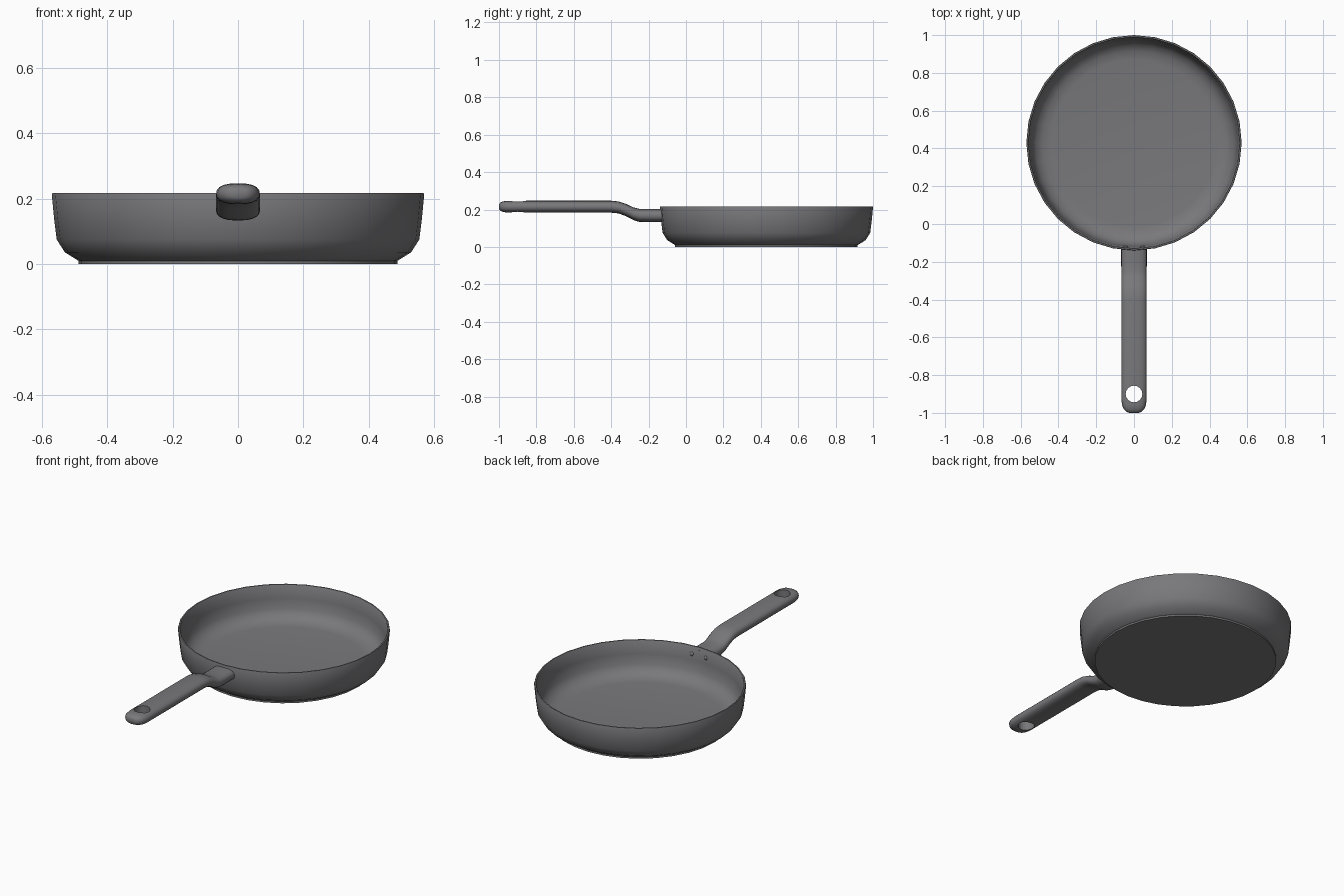
import bpy, bmesh, math

if "Cube" in bpy.data.objects:
    bpy.data.objects.remove(bpy.data.objects["Cube"])

CY = 0.43  # centre of the pan bowl along y

grey = bpy.data.materials.new("dark_grey_metal")
grey.diffuse_color = (0.19, 0.19, 0.20, 1)
grey.use_nodes = True
grey.node_tree.nodes["Principled BSDF"].inputs["Base Color"].default_value = grey.diffuse_color


def finish(name, bm, angle=40):
    bmesh.ops.recalc_face_normals(bm, faces=bm.faces)
    mesh = bpy.data.meshes.new(name)
    bm.to_mesh(mesh)
    bm.free()
    mesh.materials.append(grey)
    ob = bpy.data.objects.new(name, mesh)
    bpy.context.collection.objects.link(ob)
    smooth(ob, angle)
    return ob


def smooth(ob, angle):
    bpy.ops.object.select_all(action='DESELECT')
    ob.select_set(True)
    bpy.context.view_layer.objects.active = ob
    bpy.ops.object.shade_smooth_by_angle(angle=math.radians(angle))


def loft(bm, rings):
    """Skin a list of closed rings and cap both ends."""
    loops = [[bm.verts.new(p) for p in ring] for ring in rings]
    for a, b in zip(loops, loops[1:]):
        n = len(a)
        for i in range(n):
            bm.faces.new((a[i], a[(i + 1) % n], b[(i + 1) % n], b[i]))
    bm.faces.new(loops[0])
    bm.faces.new(loops[-1])


def circle(r, z, n=32):
    return [(r * math.cos(2 * math.pi * i / n), CY + r * math.sin(2 * math.pi * i / n), z)
            for i in range(n)]


# Bowl: outer wall, rim, inner wall and floor
bowl_profile = [(0.485, 0.008), (0.495, 0.014), (0.53, 0.036), (0.555, 0.075), (0.563, 0.14),
                (0.57, 0.213), (0.568, 0.217), (0.561, 0.217), (0.558, 0.213),
                (0.55, 0.14), (0.542, 0.08), (0.52, 0.048), (0.485, 0.028), (0.44, 0.022)]
bm = bmesh.new()
loft(bm, [circle(r, z) for r, z in bowl_profile])
finish("pan_bowl", bm)

# Base plate
bm = bmesh.new()
loft(bm, [circle(0.488, 0.0), circle(0.488, 0.010)])
finish("base_plate", bm)


# Handle: rounded section swept along a stepped path (y, z, half width, half thickness)
def section(y, z, w, t, n=20, e=2 / 2.5):
    ring = []
    for i in range(n):
        a = 2 * math.pi * i / n
        c, s = math.cos(a), math.sin(a)
        ring.append((w * math.copysign(abs(c) ** e, c), y,
                     z + t * math.copysign(abs(s) ** e, s)))
    return ring


stations = [(-1.0, 0.215, 0.025, 0.012), (-0.994, 0.215, 0.040, 0.021),
            (-0.98, 0.215, 0.054, 0.028), (-0.96, 0.215, 0.063, 0.031),
            (-0.93, 0.215, 0.067, 0.032), (-0.85, 0.215, 0.067, 0.032),
            (-0.40, 0.215, 0.067, 0.032), (-0.36, 0.211, 0.067, 0.032),
            (-0.32, 0.197, 0.067, 0.033), (-0.28, 0.177, 0.067, 0.034),
            (-0.25, 0.169, 0.067, 0.035), (-0.20, 0.168, 0.068, 0.035),
            (-0.126, 0.168, 0.068, 0.035)]
bm = bmesh.new()
loft(bm, [section(*s) for s in stations])
handle = finish("handle", bm)

# Hanging hole through the handle end
bpy.ops.mesh.primitive_cylinder_add(vertices=24, radius=0.044, depth=0.3, location=(0, -0.9, 0.215))
cutter = bpy.context.object
cutter.name = "hole_cutter"
cutter.hide_render = True
mod = handle.modifiers.new("hole", 'BOOLEAN')
mod.operation = 'DIFFERENCE'
mod.object = cutter
mod.solver = 'EXACT'
bpy.context.view_layer.objects.active = handle
bpy.ops.object.modifier_apply(modifier=mod.name)
bpy.data.objects.remove(cutter)
handle.data.materials.clear()
handle.data.materials.append(grey)
smooth(handle, 40)

# Rivets on the inside of the wall
for side, x in (("left", -0.046), ("right", 0.046)):
    bpy.ops.mesh.primitive_uv_sphere_add(segments=12, ring_count=8, radius=0.012,
                                         location=(x, -0.122, 0.172))
    rivet = bpy.context.object
    rivet.name = "rivet_" + side
    rivet.data.materials.append(grey)
    smooth(rivet, 60)
